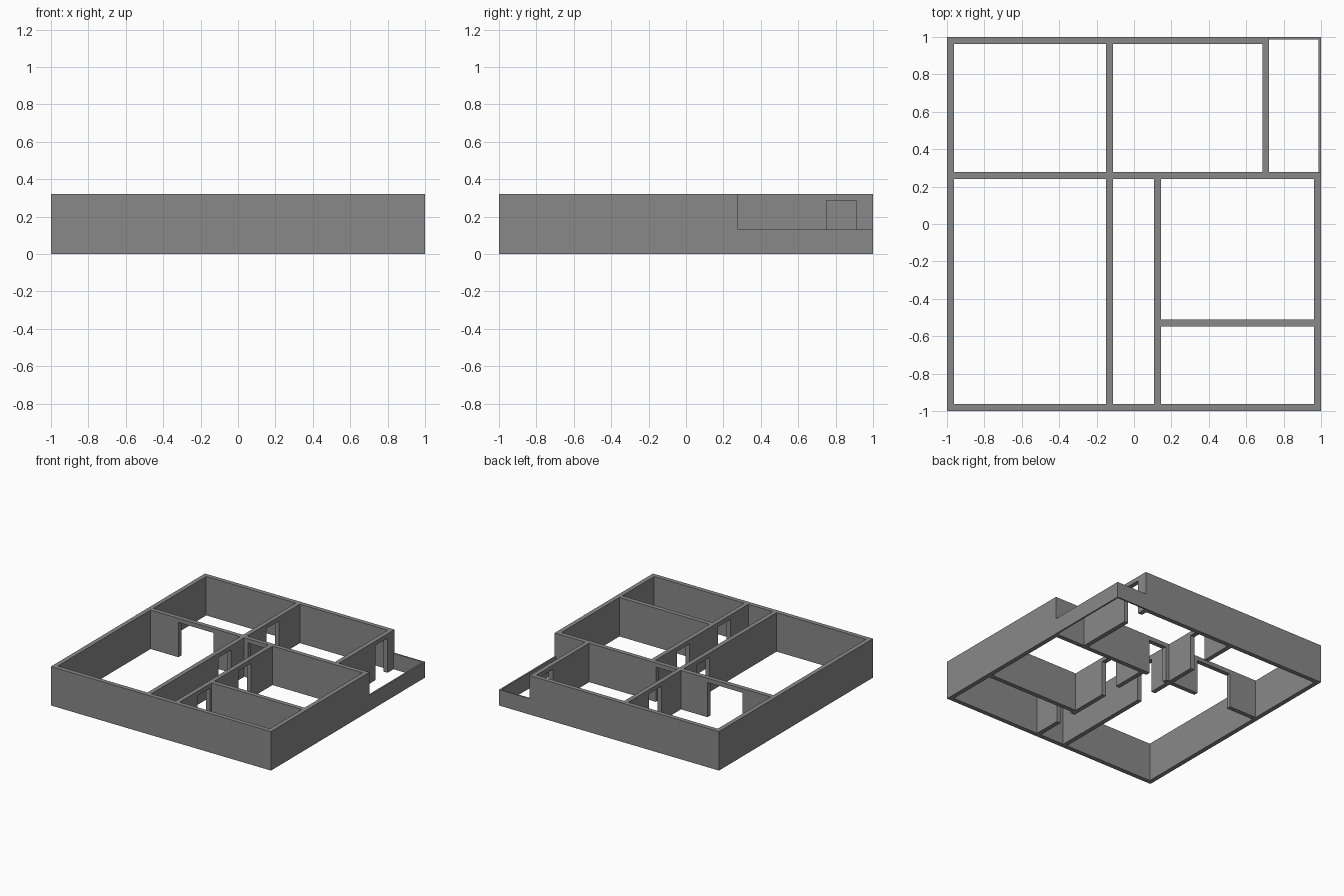
import bpy
import bmesh

cube = bpy.data.objects.get("Cube")
if cube:
    bpy.data.objects.remove(cube, do_unlink=True)

HEIGHT = 0.32       # full wall height
DOOR = 0.285        # underside of the lintels
RAIL = 0.13         # balcony parapet height
T = 0.037           # wall thickness
THIN = 0.013        # parapet thickness

grey = bpy.data.materials.new("plaster_grey")
grey.use_nodes = True
colour = (0.25, 0.25, 0.25, 1)
grey.diffuse_color = colour
grey.node_tree.nodes["Principled BSDF"].inputs["Base Color"].default_value = colour


def wall(name, axis, start, end, side, doors=(), height=HEIGHT, thick=T):
    """Extrude a wall elevation, notched at each doorway, through its thickness.
    axis is the running direction; side is the lower edge on the other axis."""
    outline = [(start, 0)]
    for a, b in doors:
        outline += [(a, 0), (a, DOOR), (b, DOOR), (b, 0)]
    outline += [(end, 0), (end, height), (start, height)]

    def place(u, z):
        return (u, side, z) if axis == "x" else (side, u, z)

    bm = bmesh.new()
    face = bm.faces.new([bm.verts.new(place(u, z)) for u, z in outline])
    new = bmesh.ops.extrude_face_region(bm, geom=[face])["geom"]
    shift = (0, thick, 0) if axis == "x" else (thick, 0, 0)
    bmesh.ops.translate(bm, vec=shift,
                        verts=[v for v in new if isinstance(v, bmesh.types.BMVert)])
    bmesh.ops.recalc_face_normals(bm, faces=bm.faces)
    mesh = bpy.data.meshes.new(name)
    bm.to_mesh(mesh)
    bm.free()
    mesh.materials.append(grey)
    obj = bpy.data.objects.new(name, mesh)
    bpy.context.collection.objects.link(obj)


IN = 1 - T          # inner face of the outer walls
CROSS = 0.241       # front face of the cross wall
BACK = CROSS + T    # rear face of the cross wall
MID = -0.149        # left face of the long middle wall
HALL = 0.108        # left face of the hallway wall
BALCONY = 0.686     # left face of the balcony wall

# Outer walls
wall("front_wall", "x", -1, 1, -1)
wall("side_wall_long", "y", -IN, 1, -1)
wall("back_wall", "x", -IN, BALCONY + T, IN)
wall("side_wall_short", "y", -IN, BACK, IN)

# Cross wall with the wide opening and the hallway door
wall("cross_wall", "x", -IN, IN, CROSS, [(-0.71, -0.39), (-0.08, 0.08)])

# Inner walls
wall("middle_wall_front", "y", -IN, CROSS, MID, [(-0.09, 0.07)])
wall("middle_wall_back", "y", BACK, IN, MID, [(0.53, 0.69)])
wall("hallway_wall", "y", -IN, CROSS, HALL, [(-0.73, -0.57), (-0.2, -0.04)])
wall("room_divider", "x", HALL + T, IN, -0.548)
wall("balcony_wall", "y", BACK, IN, BALCONY, [(0.75, 0.91)])

# Low balcony parapet
wall("parapet_back", "x", BALCONY + T, 1, 1 - THIN, height=RAIL, thick=THIN)
wall("parapet_side", "y", BACK, 1 - THIN, 1 - THIN, height=RAIL, thick=THIN)
